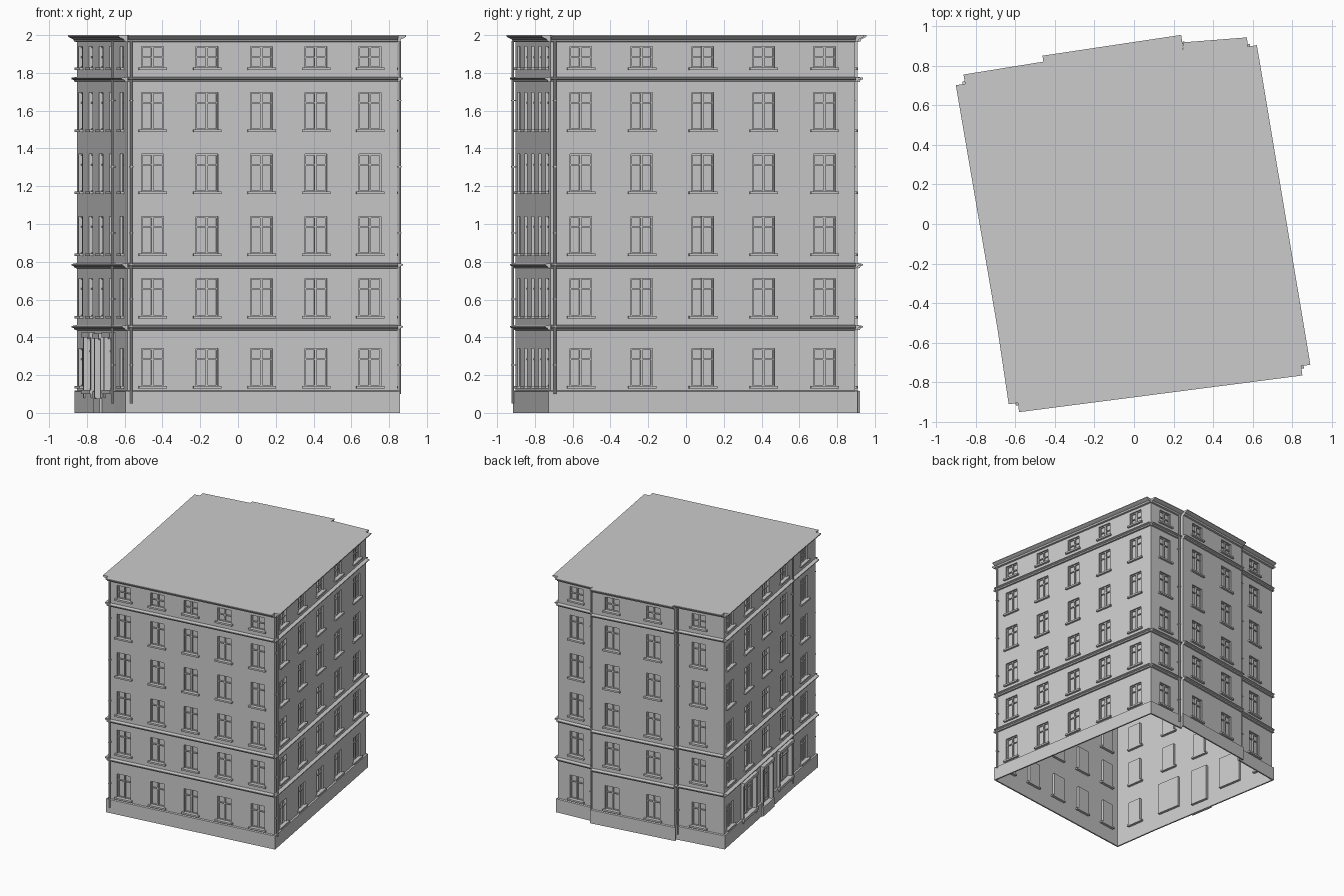
import bpy, bmesh
from mathutils import Vector

if "Cube" in bpy.data.objects:
    bpy.data.objects.remove(bpy.data.objects["Cube"])

PARTS = {}


def part(name):
    if name not in PARTS:
        PARTS[name] = bmesh.new()
    return PARTS[name]


class Facade:
    """One flat wall: local coordinates are u (along), z (up), o (outward)."""

    def __init__(self, a, b):
        self.a = Vector((*a, 0))
        d = Vector((*b, 0)) - self.a
        self.len = d.length
        self.u = d.normalized()
        self.n = Vector((self.u.y, -self.u.x, 0))

    def p(self, u, z, o=0.0):
        return self.a + self.u * u + self.n * o + Vector((0, 0, z))

    def face(self, name, pts):
        bm = part(name)
        bm.faces.new([bm.verts.new(self.p(*q)) for q in pts])

    def extrude(self, name, profile, u0, u1):
        bm = part(name)
        r0 = [bm.verts.new(self.p(u0, z, o)) for o, z in profile]
        r1 = [bm.verts.new(self.p(u1, z, o)) for o, z in profile]
        n = len(profile)
        bm.faces.new(r0)
        bm.faces.new(r1[::-1])
        for i in range(n):
            j = (i + 1) % n
            bm.faces.new((r0[j], r0[i], r1[i], r1[j]))

    def box(self, name, u0, u1, z0, z1, o0, o1):
        self.extrude(name, [(o0, z0), (o1, z0), (o1, z1), (o0, z1)], u0, u1)

    def wall(self, holes):
        us = sorted({0, self.len} | {v for h in holes for v in h[:2]})
        zs = sorted({0, 2} | {v for h in holes for v in h[2:]})
        for u0, u1 in zip(us, us[1:]):
            for z0, z1 in zip(zs, zs[1:]):
                cu, cz = (u0 + u1) / 2, (z0 + z1) / 2
                if not any(h[0] < cu < h[1] and h[2] < cz < h[3] for h in holes):
                    self.face("walls", [(u0, z0), (u1, z0), (u1, z1), (u0, z1)])

    def recess(self, u0, u1, z0, z1, d):
        c = [(u0, z0), (u1, z0), (u1, z1), (u0, z1)]
        self.face("window_panes", [(*q, -d) for q in c])
        for i in range(4):
            a, b = c[i], c[(i + 1) % 4]
            self.face("window_reveals", [(*a, 0), (*b, 0), (*b, -d), (*a, -d)])

    def frame(self, u0, u1, z0, z1, d, bars_u, bars_z, w=0.007):
        lo, hi = -d, -d + 0.009
        for a, b in ((u0, u0 + w), (u1 - w, u1)):
            self.box("window_frames", a, b, z0, z1, lo, hi)
        for a, b in ((z0, z0 + w), (z1 - w, z1)):
            self.box("window_frames", u0 + w, u1 - w, a, b, lo, hi)
        for f in bars_u:
            c = u0 + f * (u1 - u0)
            self.box("window_frames", c - 0.006, c + 0.006, z0, z1, lo, hi + 0.003)
        for f in bars_z:
            c = z0 + f * (z1 - z0)
            self.box("window_frames", u0, u1, c - 0.004, c + 0.004, lo, hi + 0.001)

    def pipe(self, u, z0=0.05):
        bm = part("downspouts")
        geo = bmesh.ops.create_cone(bm, cap_ends=True, segments=10, radius1=0.007,
                                    radius2=0.007, depth=1.97 - z0)
        bmesh.ops.translate(bm, verts=geo["verts"], vec=self.p(u, (1.97 + z0) / 2, 0.017))
        for z in (0.25, 0.6, 0.95, 1.3, 1.65):
            self.box("pipe_clips", u - 0.009, u + 0.009, z, z + 0.006, 0, 0.025)


# wall corners, counter-clockwise from front left
C = [(-0.586, -0.903), (0.844, -0.718), (0.574, 0.895), (0.25, 0.87), (0.245, 0.908),
     (-0.455, 0.803), (-0.45, 0.773), (-0.853, 0.708), (-0.644, -0.513)]
# window columns as fractions along each wall
COLS = [[0.094 + 0.2013 * i for i in range(5)], [0.1 + 0.2 * i for i in range(5)],
        [0.5], [], [0.24, 0.74], [], [0.47], [0.09, 0.35, 0.61, 0.87], [0.5]]
FLOORS = [(0.14, 0.34), (0.512, 0.712), (0.842, 1.04), (1.17, 1.37), (1.498, 1.697), (1.827, 1.94)]
BANDS = [0.452, 0.78, 1.766]
PIPES = {0: [0.02], 1: [0.022], 2: [0.305], 6: [0.02], 7: [1.21]}
CORNICE = [(0, 1.963), (0.014, 1.966), (0.02, 1.978), (0.038, 1.986), (0.047, 1.992), (0.047, 2), (0, 2)]
BAND = [(0, -0.015), (0.012, -0.013), (0.016, -0.004), (0.03, 0.001), (0.03, 0.008), (0, 0.013)]
PLINTH = [(0, 0), (0.012, 0), (0.012, 0.114), (0, 0.118)]
W, DEPTH = 0.117, 0.022

for k, cols in enumerate(COLS):
    f = Facade(C[k], C[(k + 1) % len(C)])
    holes = []
    gaps = []
    for ci, t in enumerate(cols):
        c = t * f.len
        for fi, (z0, z1) in enumerate(FLOORS):
            w = W
            if k == 7 and fi == 0 and ci > 0:
                # shopfront: a door between two wide display windows
                door = ci == 2
                w, z0, z1 = (0.16, 0.075, 0.385) if door else (0.21, 0.12, 0.39)
                u0, u1 = c - w / 2, c + w / 2
                f.frame(u0, u1, z0, z1, DEPTH, [0.5], [0.76], 0.012)
                for a, b in ((u0 - 0.02, u0), (u1, u1 + 0.02)):
                    f.box("shopfront_pilasters", a, b, 0.08, z1 + 0.015, 0, 0.02)
                f.box("shopfront_lintels", u0 - 0.02, u1 + 0.02, z1 + 0.01, z1 + 0.035, 0, 0.03)
                if door:
                    f.box("door_step", u0 - 0.02, u1 + 0.02, 0, 0.075, 0, 0.025)
                    gaps = [u0, u1]
                    for s in (-1, 1):
                        m = c + s * 0.036
                        f.box("door_panels", m - 0.022, m + 0.022, 0.1, 0.18, -DEPTH, -0.013)
                else:
                    f.box("window_sills", u0 - 0.025, u1 + 0.025, 0.1, 0.122, 0, 0.03)
            else:
                u0, u1 = c - w / 2, c + w / 2
                f.frame(u0, u1, z0, z1, DEPTH, [0.5], [0.5 if fi == 5 else 0.72])
                f.box("window_sills", c - 0.075, c + 0.075, z0 - 0.012, z0 + 0.002, -DEPTH, 0.018)
            holes.append((u0, u1, z0, z1))
            f.recess(u0, u1, z0, z1, DEPTH)
    f.wall(holes)
    # base, string courses and cornice
    ends = [-0.012] + gaps + [f.len + 0.012]
    if cols:
        for a, b in zip(ends[::2], ends[1::2]):
            f.extrude("plinth", PLINTH, a, b)
        f.extrude("cornice", CORNICE, 0, f.len)
        for z in BANDS:
            f.extrude("string_courses", [(o, z + dz) for o, dz in BAND], 0, f.len)
    for u in PIPES.get(k, []):
        f.pipe(u, 0.1 if k == 1 else 0.05)

# flat roof
bm = part("roof")
bm.faces.new([bm.verts.new((x, y, 2)) for x, y in C])

for name, bm in PARTS.items():
    if name in ("walls", "window_panes", "window_reveals"):
        bmesh.ops.remove_doubles(bm, verts=bm.verts, dist=1e-5)
    elif name != "roof":
        bmesh.ops.recalc_face_normals(bm, faces=bm.faces)
    me = bpy.data.meshes.new(name)
    bm.to_mesh(me)
    bm.free()
    bpy.context.collection.objects.link(bpy.data.objects.new(name, me))
